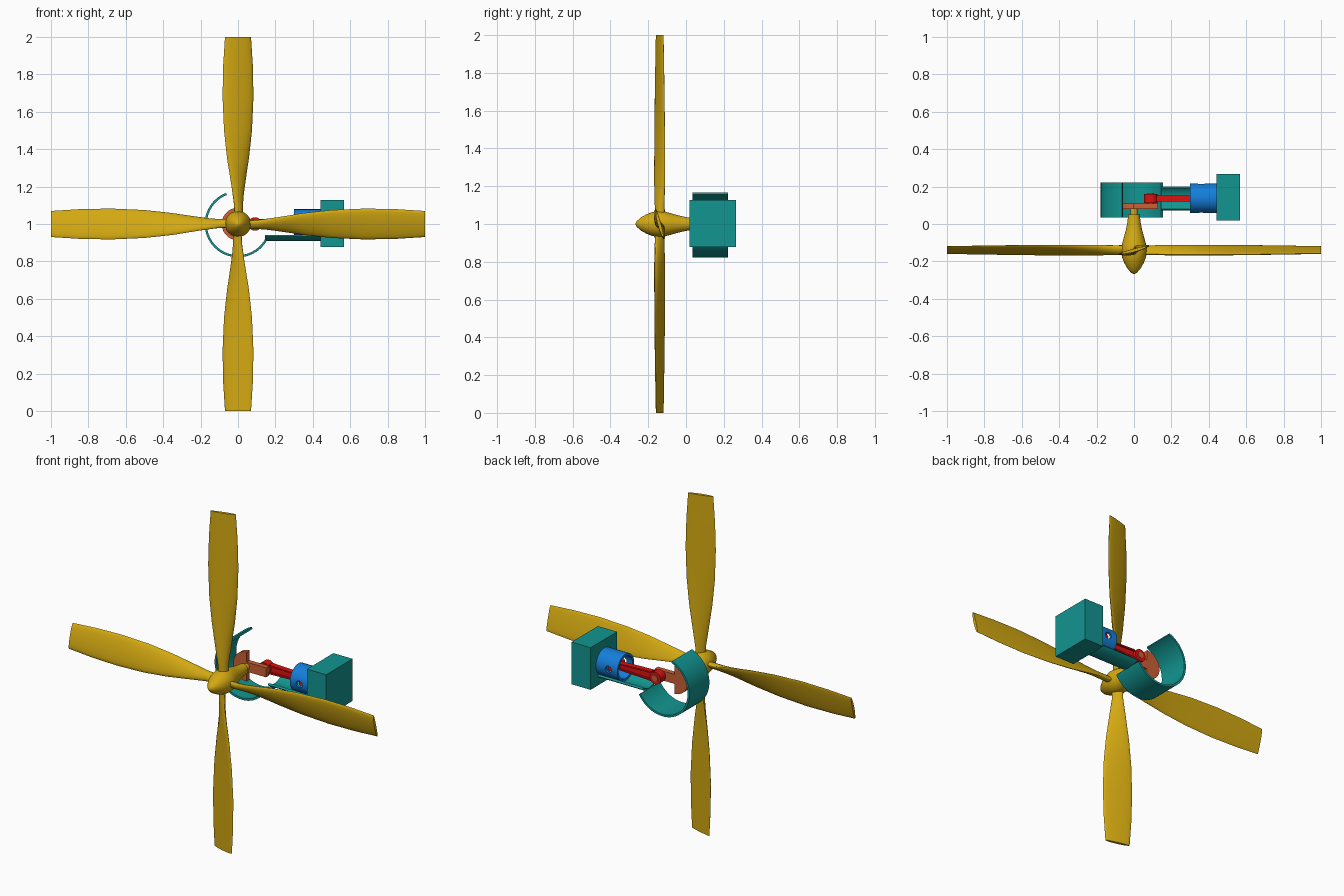
import bpy, bmesh
from math import sin, cos, pi, radians
from mathutils import Vector, Matrix

old = bpy.data.objects.get("Cube")
if old:
    bpy.data.objects.remove(old, do_unlink=True)


def material(name, rgb):
    m = bpy.data.materials.new(name)
    m.use_nodes = True
    m.diffuse_color = (*rgb, 1)
    m.node_tree.nodes["Principled BSDF"].inputs["Base Color"].default_value = (*rgb, 1)
    return m


gold = material("golden yellow", (0.66, 0.40, 0.006))
teal = material("teal", (0.006, 0.30, 0.28))
blue = material("bright blue", (0.007, 0.21, 0.70))
red = material("red", (0.72, 0.006, 0.006))
orange = material("burnt orange", (0.60, 0.115, 0.035))


def loft(name, rings, mat, smooth=True):
    """Skin a row of equal closed rings and cap both ends."""
    bm = bmesh.new()
    rows = [[bm.verts.new(p) for p in ring] for ring in rings]
    for a, b in zip(rows, rows[1:]):
        for i in range(len(a)):
            j = (i + 1) % len(a)
            bm.faces.new((a[i], a[j], b[j], b[i]))
    bm.faces.new(rows[0])
    bm.faces.new(rows[-1])
    bmesh.ops.recalc_face_normals(bm, faces=bm.faces)
    me = bpy.data.meshes.new(name)
    bm.to_mesh(me)
    bm.free()
    ob = bpy.data.objects.new(name, me)
    bpy.context.collection.objects.link(ob)
    me.materials.append(mat)
    if smooth:
        shade(ob)
    return ob


def shade(ob):
    bpy.ops.object.select_all(action="DESELECT")
    ob.select_set(True)
    bpy.context.view_layer.objects.active = ob
    bpy.ops.object.shade_smooth_by_angle(angle=radians(35))


def turned(name, axis, centre, profile, mat, n=40):
    """Circles of (distance along axis, radius), through the centre point."""
    rings = []
    for d, r in profile:
        ring = []
        for k in range(n):
            u, v = r * cos(2 * pi * k / n), r * sin(2 * pi * k / n)
            ring.append(Vector((u, d, v) if axis == "y" else (d, u, v)) + Vector(centre))
        rings.append(ring)
    return loft(name, rings, mat)


def prism(name, outline, y0, y1, mat):
    """Extrude an x-z outline along y."""
    return loft(name, [[(x, y, z) for x, z in outline] for y in (y0, y1)], mat)


def box(name, x, y, z, mat):
    return prism(name, [(x[0], z[0]), (x[1], z[0]), (x[1], z[1]), (x[0], z[1])], *y, mat)


# Propeller blades: radius, half chord, pitch in degrees, half thickness
HUB = Vector((0, -0.138, 1))
stations = [(0, .028, 55, .018), (.1, .030, 50, .018), (.2, .043, 37, .015),
            (.35, .064, 24, .013), (.5, .079, 19, .012), (.68, .086, 16, .011),
            (.85, .082, 15, .010), (1, .072, 15, .009)]
for k, side in enumerate(("top", "left", "bottom", "right")):
    turn = Matrix.Rotation(k * pi / 2, 3, "Y")
    rings = []
    for r, c, pitch, t in stations:
        p = radians(pitch)
        ring = []
        for i in range(20):
            a = 2 * pi * i / 20
            u = c * cos(a)
            w = t * sin(a) * (1.3 if sin(a) > 0 else 0.6)
            ring.append(HUB + turn @ Vector((u * cos(p) + w * sin(p),
                                             u * sin(p) - w * cos(p), r)))
        rings.append(ring)
    loft("blade_" + side, rings, gold)

# Spinner with tapered tail, and shaft
turned("spinner", "y", (0, 0, 1),
       [(-.267, .004), (-.26, .016), (-.24, .034), (-.21, .051), (-.18, .063),
        (-.145, .069), (-.11, .065), (-.07, .054), (-.03, .043), (.01, .035),
        (.05, .031)], gold)
turned("shaft", "y", (0, 0, 1), [(.04, .02), (.085, .02)], gold)

# Crank web with half-disc counterweight, and crank pin
arc = [(.087 * cos(radians(a)), 1 + .087 * sin(radians(a))) for a in range(90, 271, 9)]
prism("crank_web", arc + [(0, .972), (.128, .972), (.128, 1.028), (0, 1.028)],
      .08, .11, orange)
PIN, WRIST, MID = .09, .36, .137
turned("crank_pin", "y", (PIN, 0, 1), [(.1, .018), (.165, .018)], orange, 24)

# Connecting rod: two eyes joined by an I-beam
turned("rod_big_end", "y", (PIN, MID, 1),
       [(.024, .018), (-.024, .018), (-.024, .036), (.024, .036)], red)
turned("rod_small_end", "y", (WRIST, MID, 1), [(-.02, .028), (.02, .028)], red)
prism("rod_web", [(PIN + .03, .976), (WRIST - .02, .984), (WRIST - .02, 1.016),
                  (PIN + .03, 1.024)], MID - .006, MID + .006, red)
for s, side in ((1, "upper"), (-1, "lower")):
    prism("rod_flange_" + side,
          [(PIN + .03, 1 + s * .028), (WRIST - .015, 1 + s * .019),
           (WRIST - .015, 1 + s * .012), (PIN + .03, 1 + s * .019)],
          MID - .016, MID + .016, red)
turned("wrist_pin", "y", (WRIST, MID, 1), [(-.062, .013), (.062, .013)], red, 24)

# Hollow piston, drilled across for the wrist pin
piston = turned("piston", "x", (0, MID, 1),
                [(.42, .066), (.30, .066), (.30, .079), (.45, .079)], blue, 48)
drill = turned("drill", "y", (WRIST, MID, 1), [(-.12, .02), (.12, .02)], blue, 24)
drill.hide_render = True
cut = piston.modifiers.new("wrist_hole", "BOOLEAN")
cut.operation, cut.object, cut.solver = "DIFFERENCE", drill, "EXACT"
bpy.context.view_layer.objects.active = piston
bpy.ops.object.modifier_apply(modifier=cut.name)
bpy.data.objects.remove(drill, do_unlink=True)
shade(piston)

# Cutaway crankcase: an open arc around the shaft axis
angles = [radians(111 + 219 * i / 48) for i in range(49)]
loft("crankcase", [[(r * cos(a), y, 1 + r * sin(a)) for r, y in
                    ((.178, .035), (.178, .222), (.166, .222), (.166, .035))]
                   for a in angles], teal)

# Cutaway cylinder sleeve under the piston, and the cylinder head block
angles = [radians(-44 + 88 * i / 16) for i in range(17)]
loft("cylinder_sleeve", [[(x, MID + r * sin(a), 1 - r * cos(a)) for r, x in
                          ((.092, .145), (.092, .45), (.08, .45), (.08, .145))]
                         for a in angles], teal)
box("cylinder_head", (.44, .566), (.018, .266), (.878, 1.128), teal)
